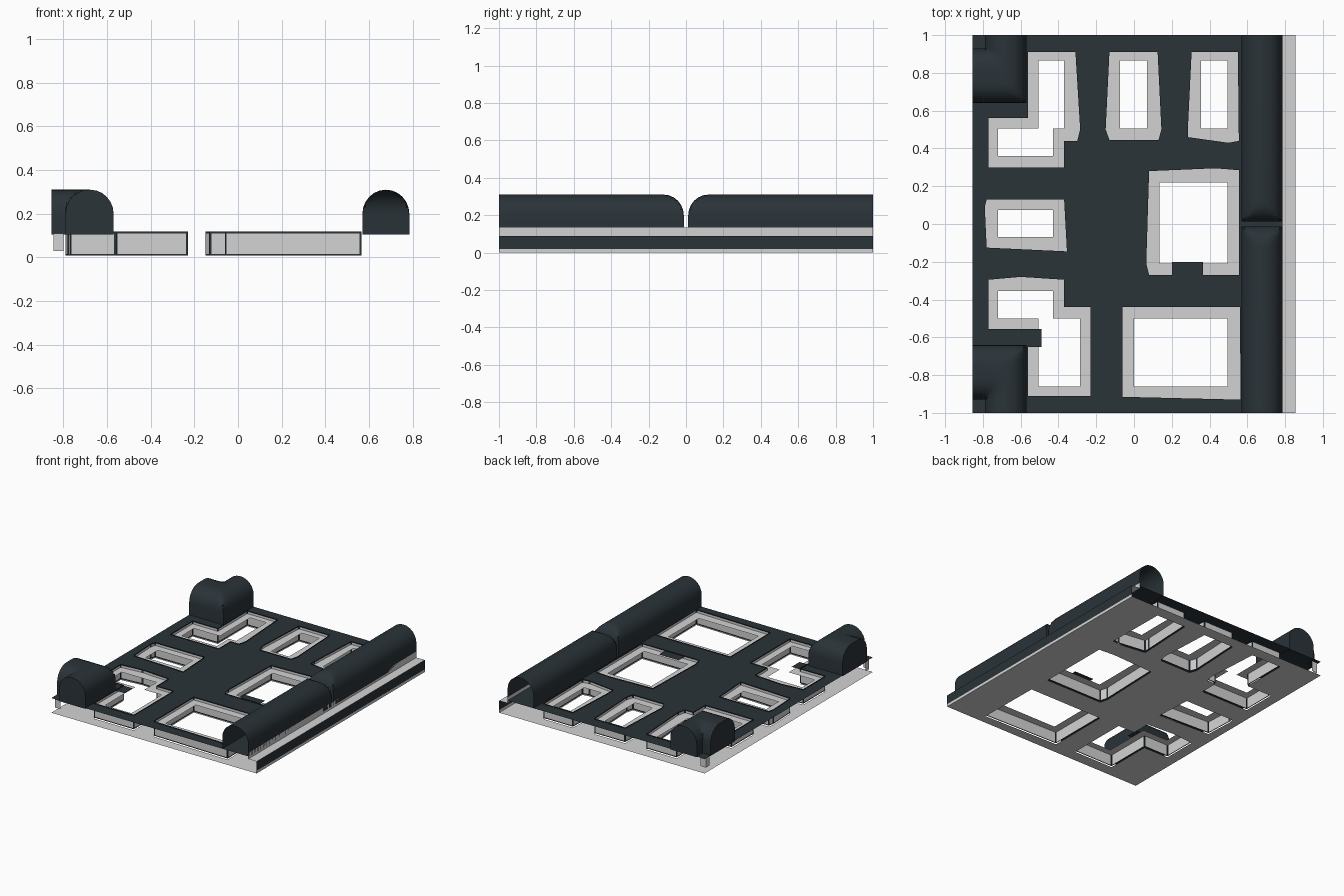
import bpy, bmesh, math

if "Cube" in bpy.data.objects:
    bpy.data.objects.remove(bpy.data.objects["Cube"])


def material(name, rgb):
    m = bpy.data.materials.new(name)
    m.diffuse_color = (*rgb, 1)
    m.use_nodes = True
    m.node_tree.nodes["Principled BSDF"].inputs["Base Color"].default_value = m.diffuse_color
    return m


SLATE = material("dark slate", (0.023, 0.033, 0.040))
STONE = material("light grey", (0.65, 0.65, 0.65))
ROOF_Z, LEDGE_Z, SPRING, RISE, R = 0.11, 0.095, 0.20, 0.11, 0.107


def finish(name, bm, mats, smooth=False):
    me = bpy.data.meshes.new(name)
    bm.to_mesh(me)
    bm.free()
    for m in mats:
        me.materials.append(m)
    if smooth:
        me.polygons.foreach_set("use_smooth", [True] * len(me.polygons))
        me.set_sharp_from_angle(angle=math.radians(35))
    ob = bpy.data.objects.new(name, me)
    bpy.context.collection.objects.link(ob)
    return ob


def rect(x0, x1, y0, y1):
    return [(x0, y0), (x1, y0), (x1, y1), (x0, y1)]


def pierced_plate(name, outer, holes, z, mat):
    """Flat sheet with openings."""
    bm = bmesh.new()
    for loop in [outer] + holes:
        vs = [bm.verts.new((x, y, z)) for x, y in loop]
        for i, v in enumerate(vs):
            bm.edges.new((v, vs[i - 1]))
    bmesh.ops.triangle_fill(bm, edges=bm.edges[:], use_beauty=True, normal=(0, 0, 1))
    for f in bm.faces:
        f.normal_update()
        if f.normal.z < 0:
            f.normal_flip()
    return finish(name, bm, [mat])


def court_wall(name, loop, z0, z1):
    """Light walls around an opening, each panel framed in slate."""
    bm = bmesh.new()
    lo = [bm.verts.new((x, y, z0)) for x, y in loop]
    hi = [bm.verts.new((x, y, z1)) for x, y in loop]
    for i in range(len(loop)):
        bm.faces.new((lo[i - 1], lo[i], hi[i], hi[i - 1]))
    bmesh.ops.recalc_face_normals(bm, faces=bm.faces[:])
    panels = bm.faces[:]
    frame = bmesh.ops.inset_individual(bm, faces=panels, thickness=0.011)["faces"]
    for f in frame:
        f.material_index = 1
    return finish(name, bm, [STONE, SLATE])


def sheet(name, pts, mat):
    bm = bmesh.new()
    bm.faces.new([bm.verts.new(p) for p in pts])
    return finish(name, bm, [mat])


# Courtyard outlines, and the narrower openings in their ledges
courts = [
    [(-.56, .91), (-.31, .91), (-.285, .5), (-.30, .44), (-.37, .44), (-.37, .30),
     (-.77, .30), (-.77, .56), (-.56, .56)],
    [(-.13, .91), (.125, .91), (.145, .5), (.13, .445), (-.13, .445), (-.15, .5)],
    [(.305, .91), (.55, .91), (.555, .44), (.5, .43), (.285, .46), (.285, .5)],
    [(-.78, .13), (-.37, .13), (-.355, -.145), (-.78, -.125), (-.79, .09)],
    [(.08, .28), (.43, .295), (.555, .285), (.555, -.27), (.08, -.27), (.065, -.21)],
    [(-.77, -.295), (-.6, -.28), (-.37, -.295), (-.37, -.44), (-.23, -.44), (-.23, -.91),
     (-.56, -.91), (-.56, -.555), (-.77, -.555)],
    [(-.06, -.44), (.56, -.44), (.565, -.93), (-.06, -.915)],
]
ledge_holes = [
    [(-.505, .865), (-.37, .865), (-.37, .505), (-.43, .505), (-.43, .36),
     (-.72, .36), (-.72, .505), (-.505, .505)],
    rect(-.075, .07, .505, .865),
    rect(.355, .495, .505, .865),
    rect(-.72, -.43, -.07, .075),
    rect(.135, .495, -.21, .22),
    [(-.72, -.355), (-.43, -.355), (-.43, -.5), (-.285, -.5), (-.285, -.86),
     (-.505, -.86), (-.505, -.5), (-.72, -.5)],
    rect(0, .495, -.86, -.5),
]
pierced_plate("base_plate", rect(-.855, .855, -1, 1), courts, 0.0, STONE)
pierced_plate("roof_plate", rect(-.855, .785, -1, 1), courts, ROOF_Z, SLATE)
for i, (loop, hole) in enumerate(zip(courts, ledge_holes)):
    court_wall(f"court_wall_{i + 1}", loop, 0.008, ROOF_Z + 0.008)
    pierced_plate(f"court_ledge_{i + 1}", loop, [hole], LEDGE_Z, STONE)

# Roof flaps reaching over two courtyards
for name, (x0, x1, y0, y1) in (("right_flap", (.2, .365, -.27, -.2)),
                               ("left_flap", (-.56, -.49, -.65, -.555))):
    sheet(name, [(x, y, ROOF_Z + .001) for x, y in rect(x0, x1, y0, y1)], SLATE)

# Stepped strip along the right side
for name, x0, z0, x1, z1, mat in [
    ("side_footing", .855, 0, .855, .02, STONE),
    ("side_face", .855, .02, .855, .09, SLATE),
    ("side_ledge", .855, .09, .785, .09, STONE),
    ("side_upstand", .785, .09, .785, .135, STONE),
]:
    sheet(name, [(x0, -1, z0), (x0, 1, z0), (x1, 1, z1), (x1, -1, z1)], mat)


# Vaulted roofs, rounded at the closed edges
def rounded(edge, sign):
    return [edge + sign * R * (1 - math.cos(math.radians(a))) for a in range(0, 91, 15)]


def vault(name, xs, ys, inset, is_open, side):
    xs = sorted({round(x, 4) for x in xs})
    ys = sorted({round(y, 4) for y in ys})
    bm = bmesh.new()
    grid = {}
    for i, x in enumerate(xs):
        for j, y in enumerate(ys):
            t = 1 - min(max(inset(x, y), 0), R) / R
            z = SPRING + RISE * math.sqrt(max(0, 1 - t * t))
            grid[i, j] = bm.verts.new((x, y, z))
    for i in range(len(xs) - 1):
        for j in range(len(ys) - 1):
            if inset((xs[i] + xs[i + 1]) / 2, (ys[j] + ys[j + 1]) / 2) > 0:
                bm.faces.new((grid[i, j], grid[i + 1, j], grid[i + 1, j + 1], grid[i, j + 1]))
    bmesh.ops.delete(bm, geom=[v for v in bm.verts if not v.link_faces], context='VERTS')

    # straight walls below the vault
    rim = [e for e in bm.edges if e.is_boundary and not all(is_open(v.co) for v in e.verts)]
    new = bmesh.ops.extrude_edge_only(bm, edges=rim)["geom"]
    for v in new:
        if isinstance(v, bmesh.types.BMVert):
            v.co.z = 0.105
    for v in bm.verts:
        v.co.y *= side
    bmesh.ops.recalc_face_normals(bm, faces=bm.faces[:])
    if sum(f.normal.z * f.calc_area() for f in bm.faces) < 0:
        bmesh.ops.reverse_faces(bm, faces=bm.faces[:])
    return finish(name, bm, [SLATE], smooth=True)


def long_inset(x, y):
    return min(x - .57, .785 - x, y - .012)


def corner_inset(x, y):
    along_y = min(x + .79, -.57 - x, y - .64)
    along_x = min(y - .64, .93 - y, -.57 - x)
    return max(along_y, along_x)


for side, label in ((-1, "front"), (1, "back")):
    # long vaults are open at the outer end, corner vaults are walled all round
    vault(f"{label}_long_vault", rounded(.57, 1) + rounded(.785, -1),
          rounded(.012, 1) + [1], long_inset, lambda c: abs(c.y - 1) < 1e-4, side)
    vault(f"{label}_corner_vault", rounded(-.57, -1) + rounded(-.79, 1) + [-.855],
          rounded(.64, 1) + rounded(.93, -1) + [1], corner_inset, lambda c: False, side)
    # small corner post
    y = side * .97
    sheet(f"{label}_post_face", [(-.845, y, 0.03), (-.80, y, 0.03),
                                 (-.80, y, ROOF_Z), (-.845, y, ROOF_Z)], STONE)
    sheet(f"{label}_post_side", [(-.845, y, 0.03), (-.845, y - side * .045, 0.03),
                                 (-.845, y - side * .045, ROOF_Z), (-.845, y, ROOF_Z)], STONE)
